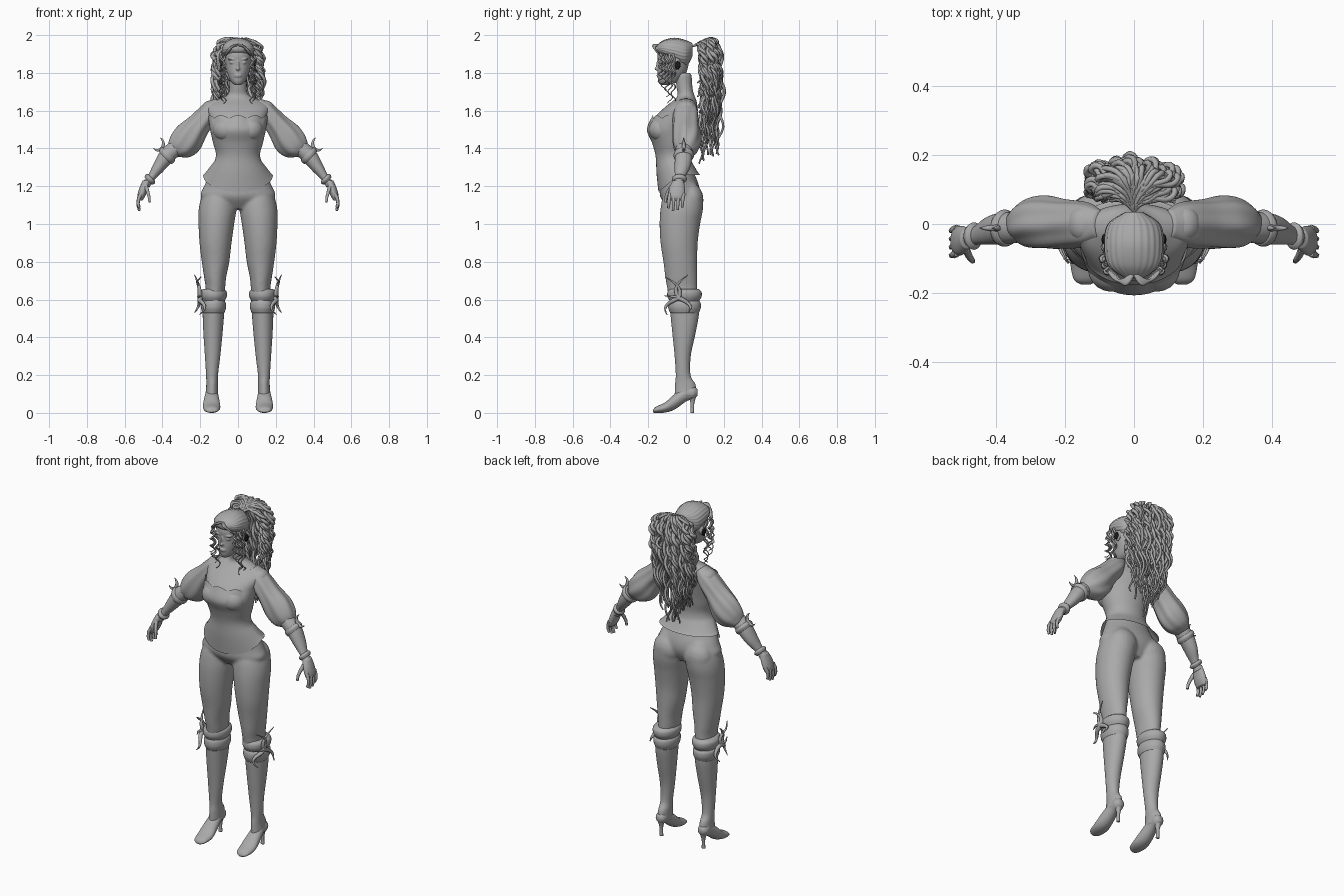
import bpy, bmesh, math, random
from mathutils import Vector, Matrix

random.seed(4)
if "Cube" in bpy.data.objects:
    bpy.data.objects.remove(bpy.data.objects["Cube"])


def material(name, value):
    mat = bpy.data.materials.new(name)
    mat.use_nodes = True
    colour = (value, value, value, 1)
    mat.diffuse_color = colour
    mat.node_tree.nodes["Principled BSDF"].inputs["Base Color"].default_value = colour
    return mat


GREY = material("plain grey", 0.4)
DARK = material("dark jewel", 0.01)
X, Y, Z = Vector((1, 0, 0)), Vector((0, 1, 0)), Vector((0, 0, 1))
UPRIGHT, FORWARD = (Z, X, Y), (Y, X, Z)
SLOPE = ((X - Z).normalized(), (X + Z).normalized(), Y)
SHOULDER = Vector((.14, 0, 1.6))
SIDES = {"left": 1, "right": -1}


def smooth_rows(rows, steps=6):
    """Pass a smooth curve through the section rows."""
    out = []
    for i in range(len(rows) - 1):
        p = [rows[max(0, min(len(rows) - 1, i + k))] for k in (-1, 0, 1, 2)]
        for j in range(steps):
            t = j / steps
            out.append([b + .5 * t * (c - a + t * (2*a - 5*b + 4*c - d + t * (3*(b - c) + d - a)))
                        for a, b, c, d in zip(*p)])
    return out + [list(rows[-1])]


def loft(bm, rows, basis=UPRIGHT, origin=Vector(), side=1, n=32, ripple=None, shift=None, caps=True):
    """Skin oval sections, each row giving (position, u min, u max, v min, v max)."""
    along, u, v = basis
    rings, fine = [], smooth_rows(rows)
    for k, (t, a, b, c, d) in enumerate(fine):
        ring = []
        for i in range(n):
            ang = math.tau * i / n
            f = ripple(ang, k / len(fine)) if ripple else 1
            h = t + (shift(ang, k / (len(fine) - 1)) if shift else 0)
            p = (origin + along * h + u * ((a + b) / 2 + (b - a) / 2 * f * math.cos(ang))
                 + v * ((c + d) / 2 + (d - c) / 2 * f * math.sin(ang)))
            ring.append(bm.verts.new((p.x * side, p.y, p.z)))
        rings.append(ring)
    for r, q in zip(rings, rings[1:]):
        for i in range(n):
            bm.faces.new((r[i], r[(i + 1) % n], q[(i + 1) % n], q[i]))
    if caps:
        bm.faces.new(rings[0])
        bm.faces.new(rings[-1])


def ball(bm, centre, size):
    m = Matrix.Translation(centre) @ Matrix.Diagonal((*size, 1))
    bmesh.ops.create_uvsphere(bm, u_segments=20, v_segments=12, radius=1, matrix=m)


def finish(name, bm, voxel=0, relax=4, mat=GREY):
    bmesh.ops.recalc_face_normals(bm, faces=bm.faces)
    mesh = bpy.data.meshes.new(name)
    bm.to_mesh(mesh)
    bm.free()
    mesh.materials.append(mat)
    mesh.polygons.foreach_set("use_smooth", [True] * len(mesh.polygons))
    obj = bpy.data.objects.new(name, mesh)
    bpy.context.collection.objects.link(obj)
    if voxel:
        fuse = obj.modifiers.new("Fuse", "REMESH")
        fuse.mode, fuse.voxel_size, fuse.use_smooth_shade = "VOXEL", voxel, True
        soft = obj.modifiers.new("Soften", "SMOOTH")
        soft.iterations = relax
    return obj


def part(name, rows, **kw):
    bm = bmesh.new()
    loft(bm, rows, **kw)
    return finish(name, bm)


def strands(name, paths, depth, taper, mat=GREY):
    """Thin tapering tubes along lists of points."""
    cu = bpy.data.curves.new(name, "CURVE")
    cu.dimensions, cu.bevel_depth, cu.bevel_resolution, cu.use_fill_caps = "3D", depth, 1, True
    cu.materials.append(mat)
    for path in paths:
        sp = cu.splines.new("POLY")
        sp.points.add(len(path) - 1)
        for i, (pt, p) in enumerate(zip(sp.points, path)):
            pt.co = (*p, 1)
            pt.radius = taper(i / (len(path) - 1))
    obj = bpy.data.objects.new(name, cu)
    bpy.context.collection.objects.link(obj)


def sym(*rows):
    return [(t, -w, w, c, d) for t, w, c, d in rows]


def flip(path, s):
    return [(p[0] * s, p[1], p[2]) for p in path]


# Body: torso, neck, shoulders and thighs fused into one skin
torso = sym((1.08, .1, -.09, .04), (1.14, .195, -.135, .07), (1.2, .18, -.14, .07), (1.28, .142, -.15, .04),
            (1.36, .112, -.155, .02), (1.43, .125, -.165, .025), (1.5, .142, -.195, .04),
            (1.56, .152, -.17, .055), (1.62, .165, -.11, .06), (1.655, .12, -.065, .055),
            (1.68, .06, -.045, .045), (1.72, .046, -.05, .035), (1.8, .045, -.06, .03))
thigh = [(.58, .075, .18, -.085, .06), (.66, .068, .172, -.1, .06), (.72, .062, .18, -.11, .06),
         (.8, .046, .192, -.12, .06), (.9, .034, .204, -.135, .062), (1, .02, .209, -.14, .075),
         (1.08, .008, .208, -.135, .09), (1.15, .01, .19, -.12, .088), (1.22, .03, .15, -.08, .05)]
body = bmesh.new()
loft(body, torso)
for s in SIDES.values():
    loft(body, thigh, side=s)
    ball(body, (s * .1, .025, 1.13), (.085, .068, .085))
    ball(body, (s * .145, 0, 1.61), (.05, .055, .045))
    ball(body, (s * .065, -.13, 1.5), (.07, .068, .065))
finish("body", body, .008, 6)

# Bodice shell with a scalloped top and a pointed lower edge
bodice = [(t, a - .005, b + .005, c - .006, d + .005) for t, a, b, c, d in torso[2:8]]
bodice[3] = (1.43, -.132, .132, -.18, .032)
bodice[4] = (1.5, -.148, .148, -.207, .045)


def bodice_edge(ang, k):
    front = max(0, -math.sin(ang))
    return .016 * abs(math.sin(ang * 5)) * max(0, k * 5 - 4) + (.06 - .09 * front) * max(0, 1 - k * 3)


part("bodice", bodice, n=80, shift=bodice_edge, caps=False)

# Head with softly modelled features
head = bmesh.new()
loft(head, sym((1.735, .016, -.135, -.09), (1.755, .038, -.147, -.04), (1.8, .058, -.15, 0),
               (1.85, .07, -.148, .015), (1.9, .075, -.15, .02), (1.95, .06, -.125, 0), (1.975, .02, -.09, -.03)))
ball(head, (0, -.152, 1.822), (.011, .016, .01))
ball(head, (0, -.149, 1.84), (.007, .01, .026))
for z in (1.79, 1.782):
    ball(head, (0, -.147, z), (.02, .009, .005))
for s in SIDES.values():
    ball(head, (s * .03, -.135, 1.855), (.016, .012, .008))
    ball(head, (s * .032, -.138, 1.872), (.022, .012, .006))
    ball(head, (s * .072, -.05, 1.845), (.01, .018, .028))
finish("head", head, .004, 3)

# Combed hair cap
part("hair_cap", sym((-.155, .03, 1.915, 1.945), (-.12, .075, 1.885, 1.972), (-.06, .086, 1.85, 1.985),
                     (0, .075, 1.835, 1.972), (.035, .025, 1.89, 1.955)),
     basis=FORWARD, n=96, ripple=lambda a, k: 1 + .018 * math.sin(a * 24))

# Curly ponytail rising from the crown and falling down the back
curls = []
for i in range(105):
    spread, layer = random.uniform(-1, 1), random.random()
    end = 1.3 + .36 * random.random() ** 1.2 + .14 * abs(spread)
    phase, size = random.uniform(0, 6), random.uniform(.007, .016)
    path = []
    for j in range(49):
        t = j / 48
        rise = min(1, t / .2)
        fall = max(0, t - .12) / .88
        z = 1.94 + (.015 + .04 * layer) * math.sin(rise * 1.57) - (1.985 - end) * fall
        width = .03 + .1 * math.sin(min(1, t / .45) * 1.57) - .08 * max(0, (1.65 - z) / .35)
        depth = .035 + (.035 + .1 * layer * math.sqrt(1 - .6 * spread ** 2)) * math.sin(rise * 1.57)
        depth += .02 * math.sin(fall * 3.14)
        w = size * min(1, t * 4)
        turn = phase + t * 24
        path.append((spread * width * rise + w * math.cos(turn), depth + w * math.sin(turn), z))
    curls.append(path)
strands("ponytail_curls", curls, .0085, lambda t: .5 + .6 * math.sin(3.14 * t ** .7))

# Fringe and curled locks framing the face
fringe, locks = [], []
for s in SIDES.values():
    for i in range(7):
        reach, drop = .045 + .008 * i, .04 + .009 * i
        fringe.append([(s * (.004 + reach * t), -.145 - .03 * math.sin(3.1 * t) + .05 * t * t * i / 6,
                        1.945 + .012 * math.sin(t * 3) - drop * t ** 1.5) for t in [j / 12 for j in range(13)]])
    for i in range(5):
        length, ph = .16 + .034 * i, i * 1.3
        locks.append([(s * (.076 + .006 * (i % 3) + .013 * math.cos(ph + t * 26) * t ** .3),
                       -.135 + .017 * i + .013 * math.sin(ph + t * 26) * t ** .3, 1.9 - length * t)
                      for t in [j / 44 for j in range(45)]])
strands("fringe", fringe, .007, lambda t: 1.1 - .8 * t)
strands("face_locks", locks, .0065, lambda t: 1 - .7 * t)

for label, s in SIDES.items():
    # Ear jewel
    jewel = bmesh.new()
    ball(jewel, (s * .087, -.045, 1.84), (.007, .016, .022))
    finish(label + "_ear_jewel", jewel, mat=DARK)

    # Gathered puff sleeve
    part(label + "_puff_sleeve",
         [(-.06, -.02, .03, -.04, .04), (0, -.055, .052, -.065, .062), (.1, -.072, .056, -.07, .07),
          (.19, -.1, .066, -.072, .08), (.255, -.09, .055, -.064, .07), (.3, -.045, .03, -.04, .04)],
         basis=SLOPE, origin=SHOULDER, side=s, n=64,
         ripple=lambda a, k: 1 + .045 * math.sin(a * 7 + k * 5) * math.sin(3.14 * k))

    # Gloved forearm with flared bands at the elbow and wrist
    arm = [(.24, -.05, .03, -.05, .03), (.33, -.045, .042, -.058, .034), (.41, -.046, .02, -.06, .022),
           (.48, -.046, -.004, -.06, -.008), (.52, -.055, -.008, -.07, -.012)]
    part(label + "_forearm", arm, basis=SLOPE, origin=SHOULDER, side=s)
    part(label + "_elbow_band", [(.32, -.049, .047, -.062, .038), (.335, -.053, .051, -.066, .042),
                                 (.35, -.049, .043, -.062, .034)], basis=SLOPE, origin=SHOULDER, side=s)
    part(label + "_wrist_band", [(.475, -.05, 0, -.065, -.002), (.485, -.06, .008, -.075, .005),
                                 (.5, -.054, .002, -.068, -.003)], basis=SLOPE, origin=SHOULDER, side=s)

    # Hand with relaxed fingers
    hand = bmesh.new()
    loft(hand, [(1.125, .505, .53, -.085, -.015), (1.15, .49, .533, -.092, -.006),
                (1.19, .475, .522, -.088, -.006), (1.23, .462, .505, -.07, -.012)], side=s)
    finish(label + "_hand", hand)
    fingers = []
    for i in range(4):
        y, tip = -.085 + .024 * i, (.045, .06, .055, .04)[i]
        fingers.append(flip([(.513, y, 1.16), (.526, y - .004, 1.135), (.53, y - .006, 1.13 - tip * .5),
                             (.522, y - .008, 1.13 - tip)], s))
    fingers.append(flip([(.487, -.075, 1.2), (.478, -.095, 1.17), (.47, -.106, 1.14), (.468, -.108, 1.115)], s))
    strands(label + "_fingers", fingers, .0115, lambda t: 1 - .4 * t)

    # Crescent on the elbow band
    crescent = [(.425 + .03 * math.cos(a), -.012, 1.425 + .035 * math.sin(a))
                for a in [2 + 3.6 * j / 16 for j in range(17)]]
    strands(label + "_elbow_crescent", [flip(crescent, s), flip([(.4, -.012, 1.38), (.41, -.012, 1.4)], s)],
            .009, lambda t: .15 + math.sin(3.14 * t))

    # Tall boot, turned-down cuff and heeled shoe
    part(label + "_boot", [(.09, .105, .172, -.06, .058), (.15, .106, .168, -.058, .05),
                           (.2, .106, .169, -.054, .024), (.3, .094, .175, -.06, .025),
                           (.42, .082, .183, -.072, .05), (.52, .074, .187, -.082, .068), (.62, .07, .188, -.09, .07)],
         side=s)
    for name, z, grow in (("lower", .54, 0), ("upper", .6, .004)):
        part(f"{label}_{name}_cuff", [(z - .01, .072, .188, -.084, .068),
                                      (z + .015, .064 - grow, .196 + grow, -.094 - grow, .078 + grow),
                                      (z + .04, .064 - grow, .196 + grow, -.094 - grow, .078 + grow),
                                      (z + .055, .072, .186, -.088, .068)], side=s)
    part(label + "_shoe", [(-.175, .125, .155, .002, .015), (-.16, .105, .175, 0, .032),
                           (-.11, .094, .185, .002, .056), (-.06, .098, .182, .018, .1),
                           (0, .106, .172, .06, .14), (.04, .108, .17, .075, .14), (.06, .122, .156, .09, .125)],
         basis=FORWARD, side=s)
    part(label + "_heel", [(0, .128, .15, .024, .042), (.05, .129, .149, .024, .044), (.1, .115, .163, .01, .058)],
         side=s)

    # Curling star ornament on the outer knee
    centre, arms = Vector((.188, -.04, .61)), []
    for reach, lift, bend in ((-.07, .11, .035), (.05, .12, -.035), (-.06, -.09, -.035), (.05, -.08, .035),
                              (-.075, .01, .02)):
        path = []
        for j in range(13):
            t = j / 12
            y = centre.y + reach * t + bend * math.sin(3.14 * t)
            out = .012 + .03 * t * t - .035 * max(0, -.07 - y) / .04
            path.append((centre.x + out, y, centre.z + lift * t))
        arms.append(flip(path, s))
    strands(label + "_knee_ornament", arms, .014, lambda t: 1.05 - .9 * t)
